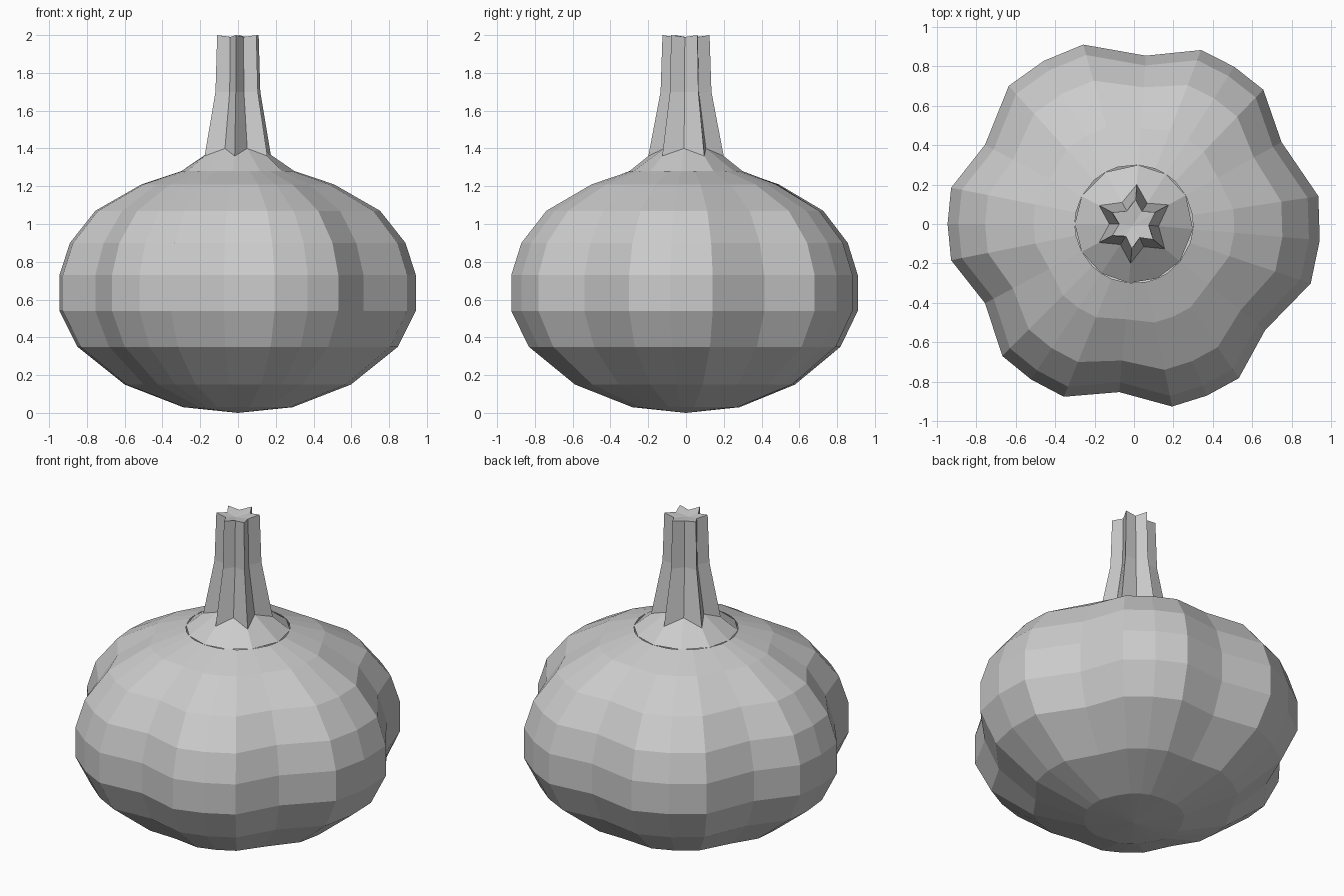
import bpy, math

if "Cube" in bpy.data.objects:
    bpy.data.objects.remove(bpy.data.objects["Cube"])

# One flat colour for everything
mat = bpy.data.materials.new("pale_grey")
mat.diffuse_color = (0.6, 0.6, 0.6, 1)
mat.use_nodes = True
mat.node_tree.nodes["Principled BSDF"].inputs["Base Color"].default_value = mat.diffuse_color

# Directions (degrees) of the six grooves between lobes
GROOVES = [29, 86, 152, 208, 265, 321]


def directions(fractions):
    """(angle, fraction) pairs running round all six lobes."""
    out = []
    for i, a in enumerate(GROOVES):
        span = (GROOVES[(i + 1) % 6] - a) % 360
        out += [(math.radians(a + span * f), f) for f in fractions]
    return out


def build(name, rings, bottom=None, top=None):
    """Skin a stack of equal rings, closing the ends with a centre point."""
    n = len(rings[0])
    verts = [v for ring in rings for v in ring]
    faces = []
    for k in range(len(rings) - 1):
        for i in range(n):
            j = (i + 1) % n
            faces.append((k * n + i, k * n + j, (k + 1) * n + j, (k + 1) * n + i))
    if bottom:
        verts.append(bottom)
        faces += [((i + 1) % n, i, len(verts) - 1) for i in range(n)]
    if top:
        verts.append(top)
        b = (len(rings) - 1) * n
        faces += [(b + i, b + (i + 1) % n, len(verts) - 1) for i in range(n)]
    me = bpy.data.meshes.new(name)
    me.from_pydata(verts, [], faces)
    me.materials.append(mat)
    ob = bpy.data.objects.new(name, me)
    bpy.context.collection.objects.link(ob)
    return ob


# Lobed bulb: (height, lobe radius, groove depth)
PROFILE = [(0.03, 0.29, 0.02), (0.15, 0.60, 0.06), (0.35, 0.85, 0.09),
           (0.54, 0.945, 0.095), (0.73, 0.945, 0.095), (0.90, 0.89, 0.095),
           (1.07, 0.755, 0.08), (1.21, 0.51, 0.05), (1.28, 0.30, 0.0)]
dirs = directions([0, 0.3, 0.5, 0.7])
rings = []
for z, r, depth in PROFILE:
    rings.append([((r * (1 - depth * (f == 0))) * math.cos(a),
                   (r * (1 - depth * (f == 0))) * math.sin(a), z) for a, f in dirs])
build("bulb", rings, bottom=(0, 0, 0))

# Star-section stem: (ridge radius, ridge height, valley radius, valley height)
STEM = [(0.30, 1.28, 0.30, 1.28), (0.20, 1.36, 0.125, 1.40),
        (0.135, 1.70, 0.08, 1.70), (0.125, 2.0, 0.075, 1.99)]
dirs = directions([0, 0.5])
rings = []
for rr, rz, vr, vz in STEM:
    rings.append([((rr if f == 0 else vr) * math.cos(a),
                   (rr if f == 0 else vr) * math.sin(a),
                   rz if f == 0 else vz) for a, f in dirs])
build("stem", rings, top=(-0.01, -0.01, 1.98))
